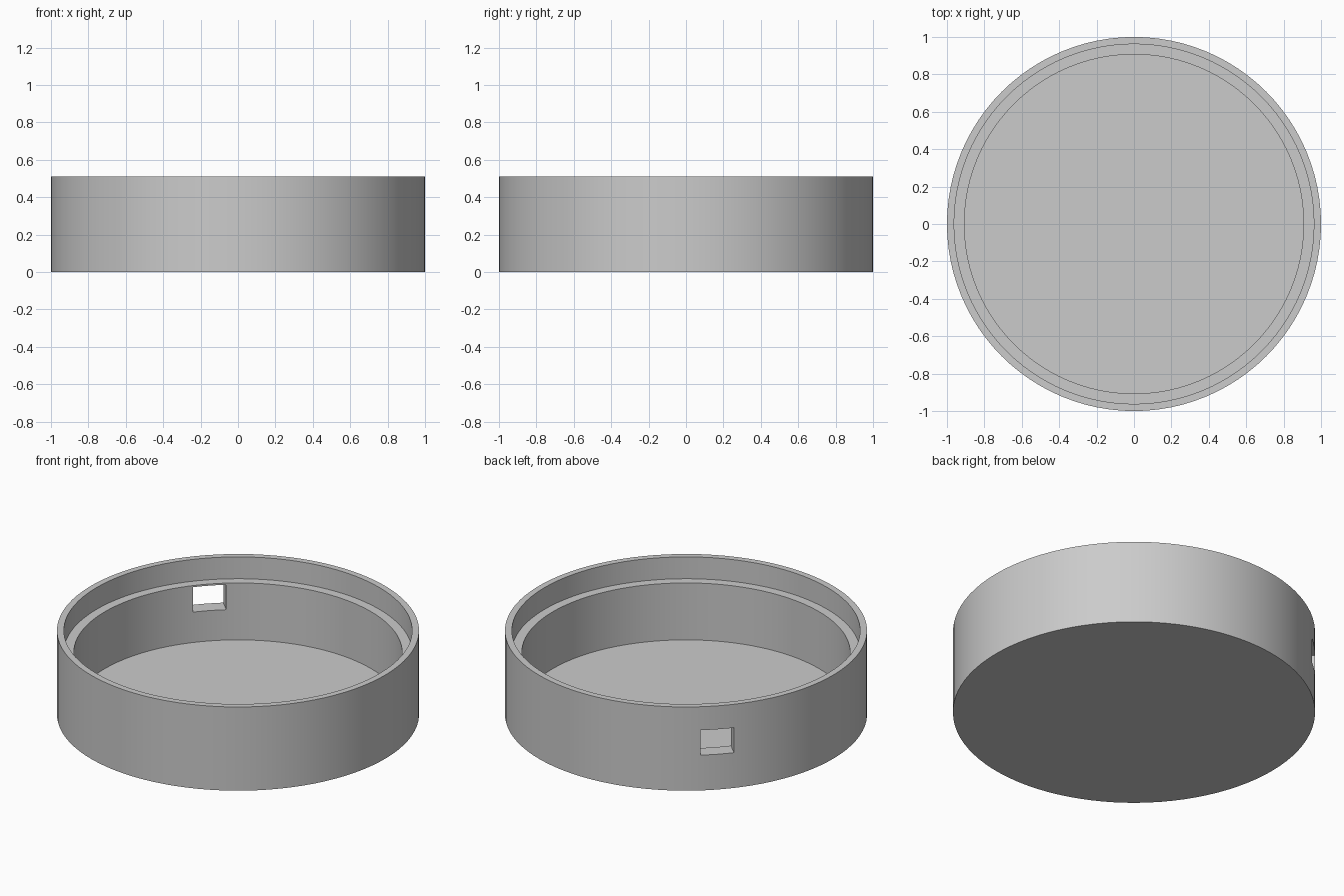
import bpy
import bmesh
import math
from mathutils import Matrix, Vector

cube = bpy.data.objects.get("Cube")
if cube:
    bpy.data.objects.remove(cube, do_unlink=True)

SEGMENTS = 96
HEIGHT = 0.51
LEDGE_Z = 0.377
FLOOR_Z = 0.03
WINDOW_ANGLE = math.radians(135)

grey = bpy.data.materials.new("plain grey")
grey.use_nodes = True
colour = (0.6, 0.6, 0.6, 1)
grey.diffuse_color = colour
grey.node_tree.nodes["Principled BSDF"].inputs["Base Color"].default_value = colour


def make_object(name, bm):
    bmesh.ops.recalc_face_normals(bm, faces=bm.faces)
    mesh = bpy.data.meshes.new(name)
    bm.to_mesh(mesh)
    bm.free()
    mesh.materials.append(grey)
    obj = bpy.data.objects.new(name, mesh)
    bpy.context.collection.objects.link(obj)
    return obj


# Round tray: outer wall, rim, stepped ledge, inner wall and floor
bm = bmesh.new()
profile = [(1, 0), (1, HEIGHT), (0.962, HEIGHT), (0.962, LEDGE_Z),
           (0.907, LEDGE_Z), (0.907, FLOOR_Z)]
rings = []
for radius, z in profile:
    angles = [2 * math.pi * i / SEGMENTS for i in range(SEGMENTS)]
    rings.append([bm.verts.new((radius * math.cos(a), radius * math.sin(a), z))
                  for a in angles])
for lower, upper in zip(rings, rings[1:]):
    for i in range(SEGMENTS):
        j = (i + 1) % SEGMENTS
        bm.faces.new((lower[i], lower[j], upper[j], upper[i]))
bm.faces.new(rings[0])
bm.faces.new(rings[-1])
tray = make_object("round_tray", bm)

# Rectangular window through the back wall, below the ledge
bm = bmesh.new()
bmesh.ops.create_cube(bm, size=1, matrix=(
    Matrix.Rotation(WINDOW_ANGLE, 4, "Z")
    @ Matrix.Translation((0.95, 0, 0.291))
    @ Matrix.Diagonal(Vector((0.3, 0.186, 0.152, 1)))))
cutter = make_object("window_cutter", bm)
cutter.hide_render = True

cut = tray.modifiers.new("window", "BOOLEAN")
cut.operation = "DIFFERENCE"
cut.solver = "EXACT"
cut.object = cutter

bpy.ops.object.select_all(action="DESELECT")
bpy.context.view_layer.objects.active = tray
tray.select_set(True)
bpy.ops.object.modifier_apply(modifier=cut.name)
bpy.data.objects.remove(cutter, do_unlink=True)

# Smooth round walls with crisp rims
bpy.ops.object.shade_smooth_by_angle(angle=math.radians(30))
